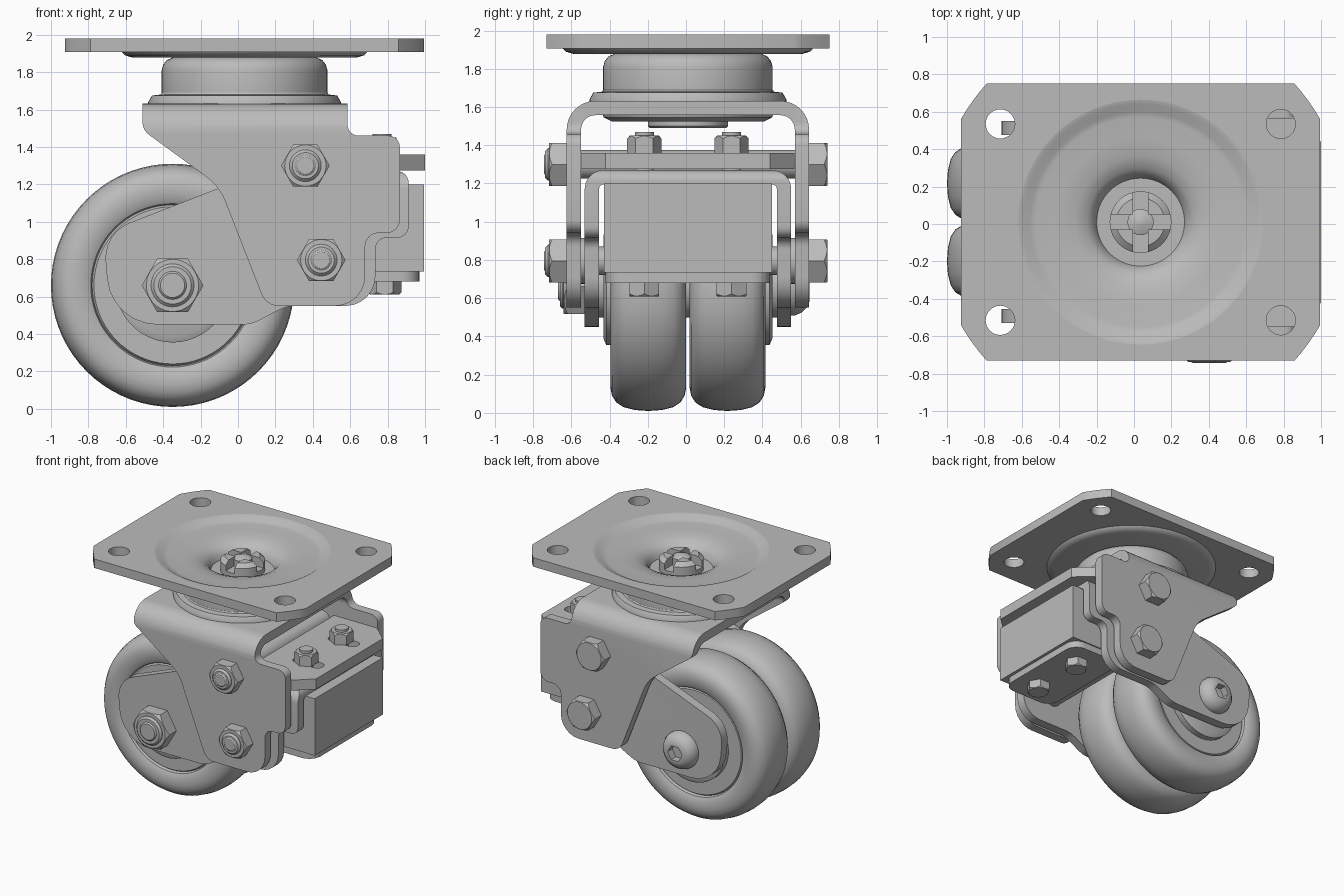
import bpy, bmesh, math
from mathutils import Vector, Matrix

if "Cube" in bpy.data.objects:
    bpy.data.objects.remove(bpy.data.objects["Cube"], do_unlink=True)

YC = 0.01            # middle plane of the caster
SWIVEL = (0.035, YC, 0)
AXLE = (-0.35, 0.66)
parts = []

steel = bpy.data.materials.new("grey_steel")
steel.use_nodes = True
GREY = (0.5, 0.5, 0.5, 1)
steel.diffuse_color = GREY
steel.node_tree.nodes["Principled BSDF"].inputs["Base Color"].default_value = GREY


def finish(name, bm):
    bmesh.ops.recalc_face_normals(bm, faces=bm.faces)
    me = bpy.data.meshes.new(name)
    bm.to_mesh(me)
    bm.free()
    me.materials.append(steel)
    ob = bpy.data.objects.new(name, me)
    bpy.context.scene.collection.objects.link(ob)
    parts.append(ob)
    return ob


def rounded(corners, steps=6):
    """Polygon from (u, v, radius) corners, each replaced by an arc."""
    out = []
    for i, (u, v, r) in enumerate(corners):
        p = Vector((u, v))
        a = (Vector(corners[i - 1][:2]) - p).normalized()
        b = (Vector(corners[(i + 1) % len(corners)][:2]) - p).normalized()
        if r == 0:
            out.append(p)
            continue
        half = a.angle(b) / 2
        c = p + (a + b).normalized() * r / math.sin(half)
        s = p + a * r / math.tan(half) - c
        e = p + b * r / math.tan(half) - c
        sweep = math.atan2(s.x * e.y - s.y * e.x, s.dot(e))
        for k in range(steps + 1):
            out.append(c + Matrix.Rotation(sweep * k / steps, 2) @ s)
    return out


def prism(name, outline, axis, lo, hi):
    """Extrude a 2D outline along x, y or z."""
    place = {"x": lambda p: (lo, p[0], p[1]), "y": lambda p: (p[0], lo, p[1]),
             "z": lambda p: (p[0], p[1], lo)}[axis]
    bm = bmesh.new()
    face = bm.faces.new([bm.verts.new(place(p)) for p in outline])
    ext = bmesh.ops.extrude_face_region(bm, geom=[face])["geom"]
    shift = Vector([(hi - lo) * (axis == a) for a in "xyz"])
    bmesh.ops.translate(bm, vec=shift, verts=[v for v in ext if isinstance(v, bmesh.types.BMVert)])
    return finish(name, bm)


def box(name, x0, x1, y0, y1, z0, z1, r=0):
    return prism(name, rounded([(x0, y0, r), (x1, y0, r), (x1, y1, r), (x0, y1, r)]), "z", z0, z1)


def lathe(name, profile, centre=(0, 0, 0), axis=(0, 0, 1), segs=48, turn=0):
    """Revolve an (r, height) profile around an axis."""
    bm = bmesh.new()
    vs = [bm.verts.new((r, 0, h)) for r, h in profile]
    es = [bm.edges.new(pair) for pair in zip(vs, vs[1:])]
    bmesh.ops.spin(bm, geom=vs + es, axis=(0, 0, 1), cent=(0, 0, 0), angle=math.tau, steps=segs)
    bmesh.ops.remove_doubles(bm, verts=bm.verts, dist=1e-5)
    rot = Vector((0, 0, 1)).rotation_difference(Vector(axis)).to_matrix().to_4x4()
    bm.transform(Matrix.Translation(centre) @ rot @ Matrix.Rotation(turn, 4, "Z"))
    return finish(name, bm)


def cyl(name, r, h, centre, axis=(0, 0, 1), segs=48):
    return lathe(name, [(0, 0), (r, 0), (r, h), (0, h)], centre, axis, segs)


def combine(ob, tool, op):
    """Apply a boolean and discard the tool."""
    mod = ob.modifiers.new("cut", "BOOLEAN")
    mod.object, mod.operation, mod.solver = tool, op, "EXACT"
    dg = bpy.context.evaluated_depsgraph_get()
    me = bpy.data.meshes.new_from_object(ob.evaluated_get(dg))
    ob.modifiers.clear()
    ob.data = me
    parts.remove(tool)
    bpy.data.objects.remove(tool, do_unlink=True)
    return ob


def hexagon(name, r, h, centre, axis, turn=0):
    """Hex nut or head with a chamfered outer end."""
    ob = lathe(name, [(0, 0), (r, 0), (r, h), (0, h)], centre, axis, 6, turn)
    dome = lathe("chamfer", [(0, -.01), (r * 1.1, -.01), (r * 1.1, h * .7), (r * .84, h + .001),
                             (0, h + .001)], centre, axis)
    return combine(ob, dome, "INTERSECT")


def channel(name, outline, half, thick, top, bend):
    """Bent U bracket: a side outline limited to an inverted U section."""
    ob = prism(name, outline, "y", YC - 1, YC + 1)
    i = half - thick
    u = rounded([(YC - half, -1, 0), (YC - half, top, bend), (YC + half, top, bend), (YC + half, -1, 0),
                 (YC + i, -1, 0), (YC + i, top - thick, bend - thick),
                 (YC - i, top - thick, bend - thick), (YC - i, -1, 0)], 8)
    return combine(ob, prism("section", u, "x", -2, 2), "INTERSECT")


# Mounting plate: rectangle with arc-cut corners, four holes and a pressed dish
quarter = [(1.107 * math.cos(math.radians(a)), 1.107 * math.sin(math.radians(a))) for a in (30, 33, 36, 39, 42)]
outline = []
for sx, sy in ((1, 1), (-1, 1), (-1, -1), (1, -1)):
    pts = quarter if sx * sy > 0 else quarter[::-1]
    outline += [(SWIVEL[0] + sx * x, YC + sy * y) for x, y in pts]
plate = prism("mounting_plate", outline, "z", 1.907, 1.98)
combine(plate, cyl("dish_hole", .655, 1, (SWIVEL[0], YC, 1.5), segs=64), "DIFFERENCE")
for sx in (-1, 1):
    for sy in (-1, 1):
        spot = (SWIVEL[0] + sx * .75, YC + sy * .525, 1.5)
        combine(plate, cyl("bolt_hole", .078, 1, spot, segs=32), "DIFFERENCE")
lathe("plate_dish", [(0, 1.83), (.235, 1.83), (.25, 1.87), (.285, 1.905), (.35, 1.93), (.45, 1.942),
                     (.56, 1.945), (.59, 1.95), (.63, 1.975), (.655, 1.98), (.655, 1.907), (.64, 1.89),
                     (.6, 1.878), (.3, 1.878), (.26, 1.8), (0, 1.8)], SWIVEL, segs=64)

# Slotted kingpin head in the dish
nut = lathe("kingpin_head", [(0, 1.82), (.165, 1.82), (.165, 1.915), (.13, 1.945), (0, 1.945)], SWIVEL)
for a, b in ((.3, .04), (.04, .3)):
    x = SWIVEL[0]
    combine(nut, box("slot", x - a, x + a, YC - b, YC + b, 1.87, 2.2), "DIFFERENCE")
lathe("kingpin_tip", [(0, 1.83), (.07, 1.83), (.07, 1.93), (.02, 1.95), (0, 1.95)], SWIVEL, segs=24)

# Swivel housing above the yoke and bearing below it
lathe("swivel_housing", [(0, 1.62), (.515, 1.62), (.515, 1.64), (.495, 1.675), (.45, 1.68), (.443, 1.69),
                         (.443, 1.81), (.435, 1.84), (.415, 1.865), (.38, 1.88), (.3, 1.88), (.28, 1.79),
                         (0, 1.79)], SWIVEL, segs=64)
lathe("lower_bearing", [(0, 1.49), (.2, 1.49), (.21, 1.5), (.21, 1.525), (.4, 1.525), (.44, 1.545),
                        (.46, 1.6), (0, 1.6)], SWIVEL, segs=64)

# Outer yoke
channel("yoke", rounded([(-.51, 1.632, 0), (-.51, 1.49, .08), (-.1, 1.19, .3), (.15, .55, .1), (.68, .55, .16),
                         (.68, .94, .07), (.865, .94, .07), (.865, 1.46, .06), (.585, 1.46, .06),
                         (.585, 1.632, 0)]), .634, .075, 1.632, .15)

# Swing arm carrying the wheels
channel("swing_arm", rounded([(-.72, .94, .2), (-.68, .45, .27), (.07, .45, .2), (.26, .55, .2), (.735, .55, .16),
                              (.735, .915, .06), (.912, .915, .06), (.912, 1.27, .06), (.13, 1.27, .1)]),
        .54, .075, 1.27, .1)

# Suspension block with top and bottom clamp plates
box("spring_block", .52, .995, YC - .44, YC + .44, .735, 1.2)
top = prism("top_clamp", [(.47, YC - .558), (.86, YC - .558), (1, YC - .43), (1, YC + .43), (.86, YC + .558),
                          (.47, YC + .558)], "z", 1.275, 1.36)
box("bottom_clamp", .5, .97, YC - .43, YC + .43, .68, .735, .1)
for s in (-1, 1):
    y = YC + s * .228
    combine(top, box("slot", .66, .92, y - .05, y + .05, 1.3, 1.5, .049), "DIFFERENCE")
    hexagon("clamp_nut", .09, .09, (.77, y, 1.36), (0, 0, 1), math.pi / 6)
    cyl("clamp_stud", .05, .21, (.77, y, 1.26), segs=24)
    hexagon("clamp_bolt_head", .09, .075, (.785, y, .685), (0, 0, -1), math.pi / 6)

# Cross bolts through the yoke
for name, x, z in (("upper", .36, 1.3), ("pivot", .445, .795)):
    cyl(name + "_sleeve", .075, 1.13, (x, YC - .565, z), (0, 1, 0), 32)
    hexagon(name + "_bolt_head", .13, .097, (x, YC + .632, z), (0, 1, 0))
    hexagon(name + "_bolt_nut", .13, .095, (x, YC - .632, z), (0, -1, 0))
    lathe(name + "_bolt_end", [(0, 0), (.085, 0), (.085, .1), (.07, .115), (.055, .115), (.045, .122), (0, .122)],
          (x, YC - .632, z), (0, -1, 0), 32)
for s in (-1, 1):
    cyl("pivot_washer", .12, .03, (.445, YC + s * .535, .795), (0, s, 0), 32)

# Twin wheels with hub bosses
side = [(.27, .235), (.305, .22), (.305, .17), (.42, .17), (.43, .155), (.437, .178), (.47, .195), (.53, .198),
        (.57, .19), (.605, .168), (.63, .13), (.645, .07)]
half = [(0, .235)] + side
for s, name in ((-1, "front_wheel"), (1, "back_wheel")):
    # the boss appears only on the outer side
    inner = [(r, -min(h, .17) if r < .31 else -h) for r, h in reversed(half)]
    lathe(name, half + [(.65, 0)] + inner, (AXLE[0], YC + s * .207, AXLE[1]), (0, s, 0), 72)

# Axle with nut at the front and socket button head at the back
cyl("axle", .16, .96, (AXLE[0], YC - .48, AXLE[1]), (0, 1, 0), 32)
front = (AXLE[0], YC - .535, AXLE[1])
hexagon("axle_nut", .165, .115, front, (0, -1, 0))
lathe("axle_end", [(0, 0), (.115, 0), (.115, .12), (.1, .135), (.075, .135), (.065, .145), (0, .145)],
      front, (0, -1, 0), 32)
back = (AXLE[0], YC + .535, AXLE[1])
head = lathe("axle_button_head", [(0, 0), (.15, 0), (.15, .025), (.135, .06), (.11, .085), (.08, .1), (0, .1)],
             back, (0, 1, 0))
combine(head, lathe("socket", [(0, .04), (.065, .04), (.065, .3), (0, .3)], back, (0, 1, 0), 6), "DIFFERENCE")

# Smooth the curved surfaces and keep edges crisp
bpy.ops.object.select_all(action="DESELECT")
for ob in parts:
    ob.select_set(True)
bpy.context.view_layer.objects.active = parts[0]
bpy.ops.object.shade_smooth_by_angle(angle=math.radians(32))
